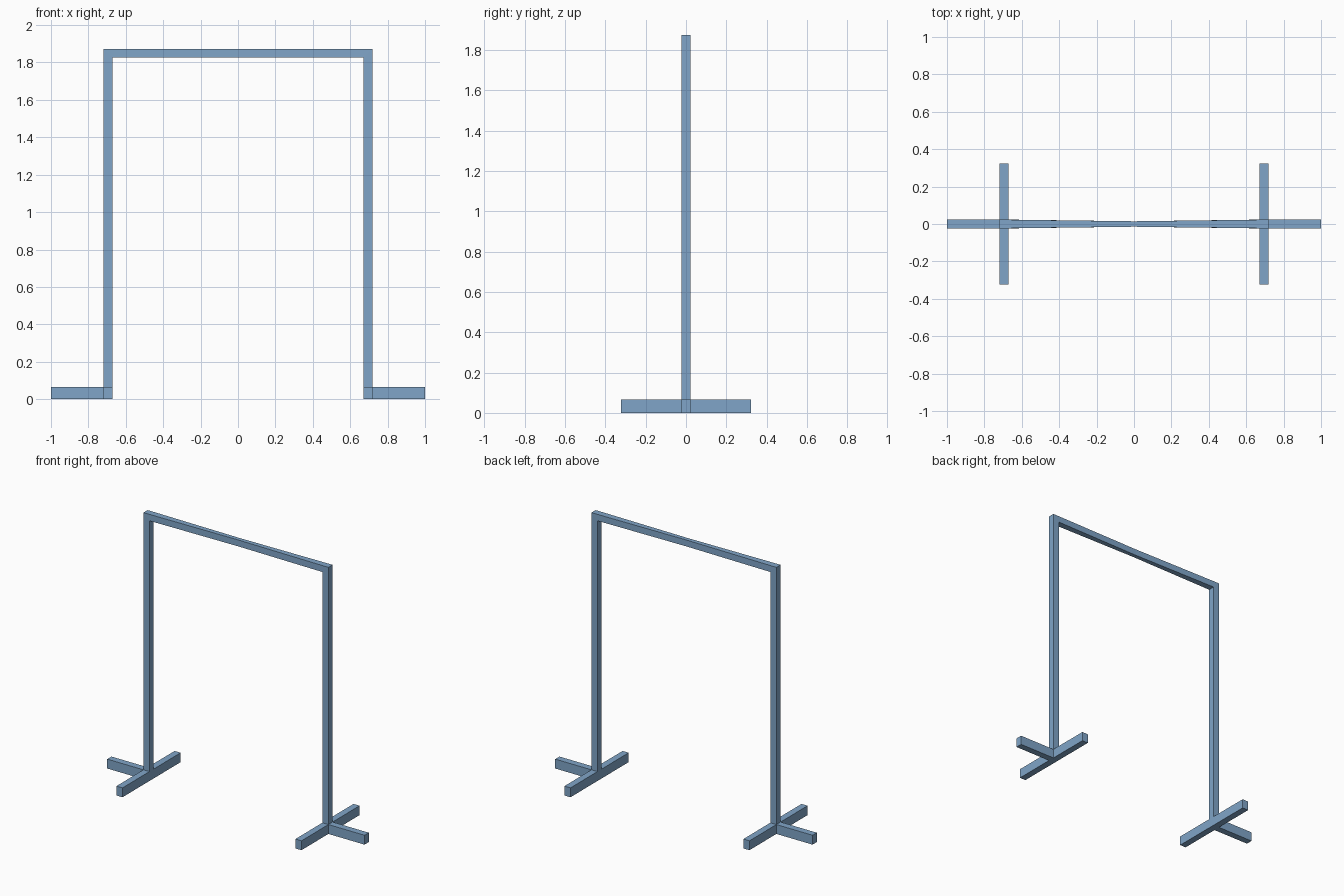
import bpy
import bmesh

if "Cube" in bpy.data.objects:
    bpy.data.objects.remove(bpy.data.objects["Cube"])

POST_IN, POST_OUT = 0.672, 0.719   # post faces in x
FOOT_TOP = 0.066
HALF = 0.0235                      # half depth of the timber
HALF_MID = 0.0145                  # half depth at the middle of the top bar

# Blue-grey paint
paint = bpy.data.materials.new("blue_grey_paint")
paint.diffuse_color = (0.216, 0.378, 0.58, 1)
paint.use_nodes = True
paint.node_tree.nodes["Principled BSDF"].inputs["Base Color"].default_value = paint.diffuse_color


def mirrored_object(name, bm):
    """Turn a right-hand half into an object mirrored over x = 0."""
    bmesh.ops.recalc_face_normals(bm, faces=bm.faces)
    mesh = bpy.data.meshes.new(name)
    bm.to_mesh(mesh)
    bm.free()
    mesh.materials.append(paint)
    ob = bpy.data.objects.new(name, mesh)
    bpy.context.collection.objects.link(ob)
    mod = ob.modifiers.new("mirror", 'MIRROR')
    mod.use_axis[0] = True
    return ob


def box(name, x0, x1, y0, y1, z0, z1):
    bm = bmesh.new()
    bmesh.ops.create_cube(bm, size=1)
    for v in bm.verts:
        v.co = ((x0 + x1) / 2 + v.co.x * (x1 - x0),
                (y0 + y1) / 2 + v.co.y * (y1 - y0),
                (z0 + z1) / 2 + v.co.z * (z1 - z0))
    return mirrored_object(name, bm)


# Portal frame: inner point, outer point and half depth of each section
sections = [
    ((POST_IN, FOOT_TOP), (POST_OUT, FOOT_TOP), HALF),
    ((POST_IN, 1.828), (POST_OUT, 1.873), HALF),
    ((0, 1.828), (0, 1.873), HALF_MID),
]
bm = bmesh.new()
rings = []
for (xi, zi), (xo, zo), d in sections:
    rings.append([bm.verts.new(p) for p in
                  ((xi, -d, zi), (xo, -d, zo), (xo, d, zo), (xi, d, zi))])
for a, b in zip(rings, rings[1:]):
    for i in range(4):
        j = (i + 1) % 4
        bm.faces.new((a[i], a[j], b[j], b[i]))
bm.faces.new(rings[0])
mirrored_object("portal_frame", bm)

# Feet: a cross beam under each post and an outward stabiliser
box("cross_foot", POST_IN, POST_OUT, -0.323, 0.323, 0, FOOT_TOP)
box("outer_foot", POST_OUT, 1.0, -HALF, HALF, 0, FOOT_TOP)
